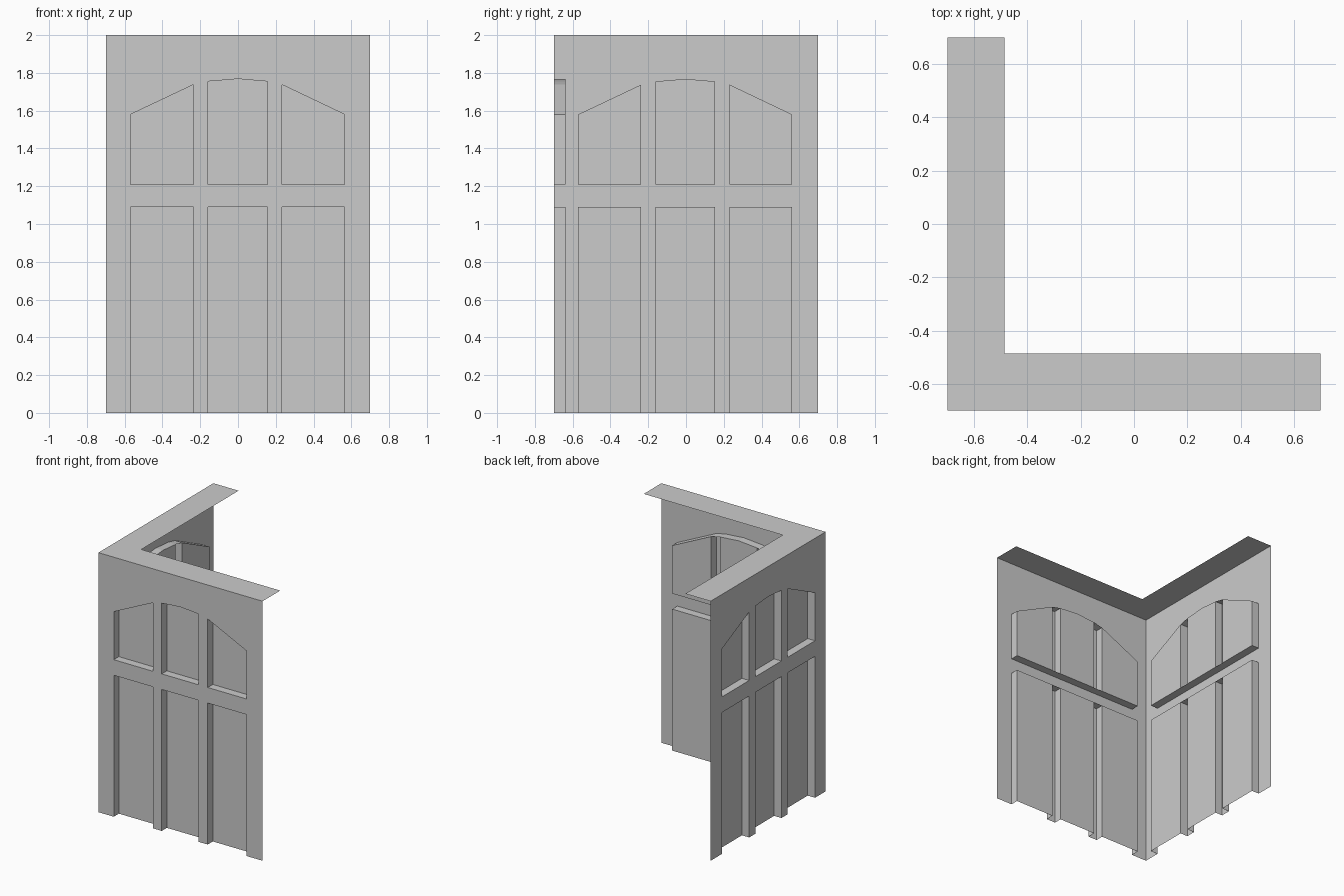
import bpy, bmesh

if "Cube" in bpy.data.objects:
    bpy.data.objects.remove(bpy.data.objects["Cube"])

H = 0.70          # half width of the corner piece
D = 0.062         # recess depth
SILL, RAIL = 1.21, 1.09
BARS = [(-0.235, -0.16), (0.155, 0.232)]
ARCH = [(-0.569, 1.58), (-0.235, 1.738), (-0.16, 1.755), (0, 1.768),
        (0.155, 1.755), (0.232, 1.738), (0.564, 1.58)]
L, R = ARCH[0][0], ARCH[-1][0]


def front(u, d, z):
    return (u, -H + d, z)


def left(u, d, z):
    return (-H + d, u - 0.002, z) if abs(u) < H else (-H + d, u, z)


def make(name, faces, place, flip):
    """Sheet object from faces given as (along, depth, height) points."""
    bm = bmesh.new()
    for f in faces:
        vs = [bm.verts.new(place(*p)) for p in f]
        bm.faces.new(vs[::-1] if flip else vs)
    bmesh.ops.remove_doubles(bm, verts=bm.verts, dist=1e-5)
    me = bpy.data.meshes.new(name)
    bm.to_mesh(me)
    bm.free()
    bpy.context.collection.objects.link(bpy.data.objects.new(name, me))


def flat(points, d):
    return [(u, d, z) for u, z in points]


def rect(u0, u1, z0, z1, d):
    return flat([(u0, z0), (u1, z0), (u1, z1), (u0, z1)], d)


def reveal(path):
    """Strip running back from the wall face along a path."""
    return [[(*a[:1], 0, a[1]), (*b[:1], 0, b[1]), (*b[:1], D, b[1]), (*a[:1], D, a[1])]
            for a, b in zip(path, path[1:])]


def arch_part(u0, u1):
    return [p for p in ARCH if u0 <= p[0] <= u1]


for side, place, flip in (("front", front, False), ("left", left, True)):
    # wall face with an arched opening above and a square one below
    wall = [flat([(-H, 0), (L, 0), (L, RAIL), (R, RAIL), (R, 0), (H, 0),
                  (H, SILL), (-H, SILL)], 0),
            flat([(-H, SILL), (L, SILL)] + ARCH +
                 [(R, SILL), (H, SILL), (H, 2), (-H, 2)], 0)]
    make(side + "_wall", wall, place, flip)

    # sill, jambs and arch soffit
    edges = reveal([(L, SILL), (R, SILL)] + ARCH[::-1] + [(L, SILL)])
    edges += reveal([(R, 0), (R, RAIL), (L, RAIL), (L, 0)])
    make(side + "_reveals", edges, place, flip)

    # recessed panels between the bars
    panels = []
    for u0, u1 in ((L, BARS[0][0]), (BARS[0][1], BARS[1][0]), (BARS[1][1], R)):
        panels.append(rect(u0, u1, 0, RAIL, D))
        panels.append(flat([(u0, SILL), (u1, SILL)] + arch_part(u0, u1)[::-1], D))
    make(side + "_panels", panels, place, flip)

    # vertical bars, hollow behind
    bars = []
    for u0, u1 in BARS:
        top = arch_part(u0, u1)
        bars.append(rect(u0, u1, 0, RAIL, 0))
        bars.append(flat([(u0, SILL), (u1, SILL)] + top[::-1], 0))
        for z0, za, zb in ((0, RAIL, RAIL), (SILL, top[0][1], top[-1][1])):
            bars += reveal([(u0, z0), (u0, za)]) + reveal([(u1, zb), (u1, z0)])
    make(side + "_bars", bars, place, flip)

# L-shaped top cap
W = -0.485
cap = [[(-H, -H, 2), (H, -H, 2), (H, W, 2), (W, W, 2), (W, H, 2), (-H, H, 2)]]
make("top_cap", cap, lambda x, y, z: (x, y, z), False)
